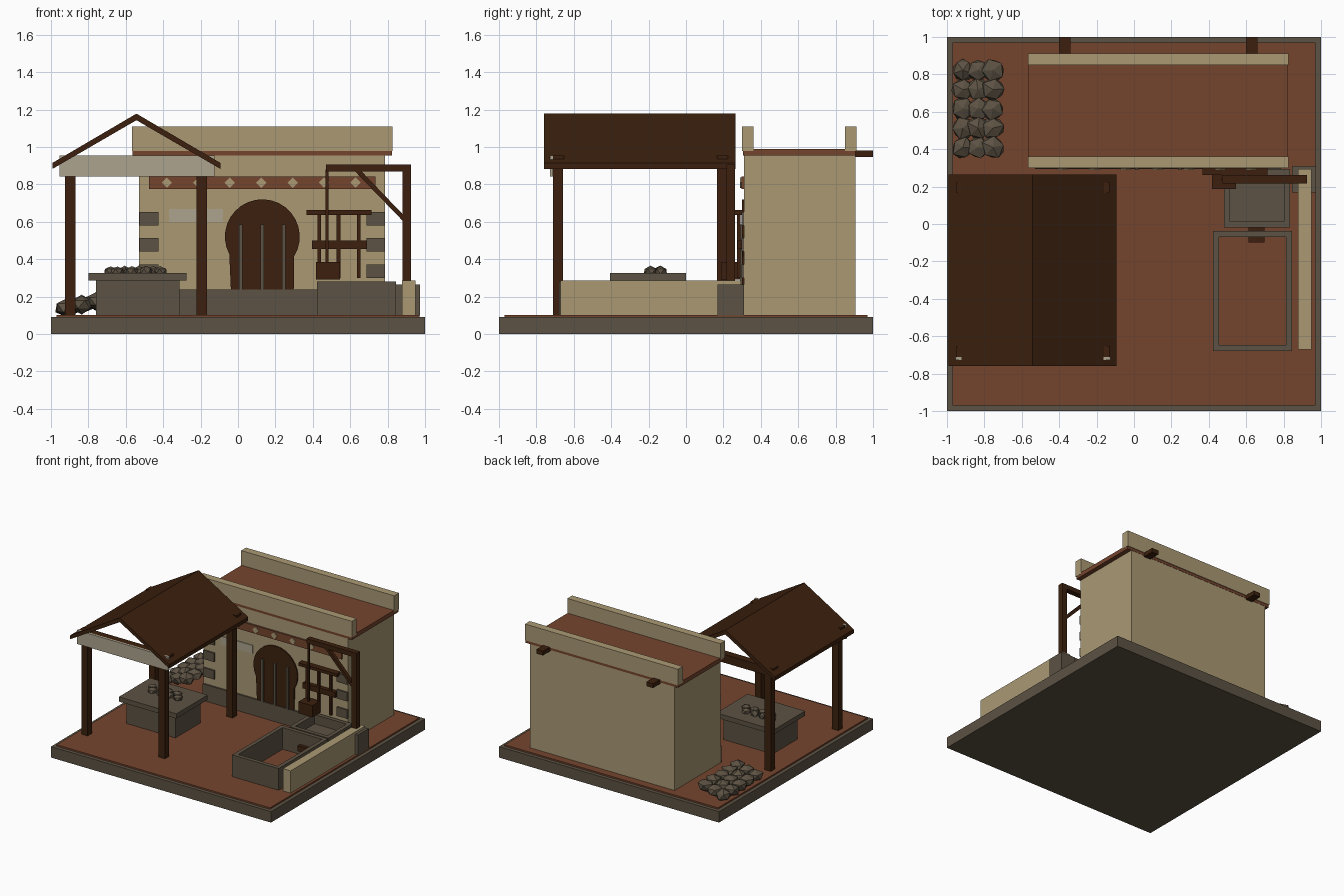
import bpy, bmesh, math, random
from mathutils import Vector

if "Cube" in bpy.data.objects:
    bpy.data.objects.remove(bpy.data.objects["Cube"])

random.seed(4)


def mat(name, col):
    m = bpy.data.materials.new(name)
    m.diffuse_color = (*col, 1)
    m.use_nodes = True
    m.node_tree.nodes["Principled BSDF"].inputs["Base Color"].default_value = m.diffuse_color
    return m


STONE = mat("stone", (0.107, 0.084, 0.056))
CLAY = mat("terracotta", (0.178, 0.060, 0.027))
CREAM = mat("cream_plaster", (0.405, 0.318, 0.175))
WOOD = mat("dark_wood", (0.045, 0.0145, 0.0044))
PALE = mat("pale_plate", (0.42, 0.37, 0.27))


def finish(name, bm, m):
    bmesh.ops.recalc_face_normals(bm, faces=bm.faces)
    me = bpy.data.meshes.new(name)
    bm.to_mesh(me)
    bm.free()
    me.materials.append(m)
    ob = bpy.data.objects.new(name, me)
    bpy.context.collection.objects.link(ob)
    return ob


def box(name, x0, x1, y0, y1, z0, z1, m):
    bm = bmesh.new()
    bmesh.ops.create_cube(bm, size=1)
    for v in bm.verts:
        v.co = ((x0 + x1) / 2 + v.co.x * (x1 - x0),
                (y0 + y1) / 2 + v.co.y * (y1 - y0),
                (z0 + z1) / 2 + v.co.z * (z1 - z0))
    return finish(name, bm, m)


def prism(name, pts, y0, y1, m):
    """Extrude an (x, z) outline along y."""
    bm = bmesh.new()
    f = bm.faces.new([bm.verts.new((x, y0, z)) for x, z in pts])
    ext = bmesh.ops.extrude_face_region(bm, geom=[f])
    for v in ext["geom"]:
        if isinstance(v, bmesh.types.BMVert):
            v.co.y = y1
    return finish(name, bm, m)


def basin(name, x0, x1, y0, y1, z0, z1, t, floor=None):
    """Open rectangular trough made by cutting the middle out of a ring."""
    bm = bmesh.new()
    outer = [(x0, y0), (x1, y0), (x1, y1), (x0, y1)]
    inner = [(x0 + t, y0 + t), (x1 - t, y0 + t), (x1 - t, y1 - t), (x0 + t, y1 - t)]
    rings = [[bm.verts.new((*p, z)) for p in loop]
             for loop, z in ((outer, z0), (outer, z1), (inner, z1), (inner, z0))]
    for a, b in zip(rings, rings[1:] + rings[:1]):
        for i in range(4):
            j = (i + 1) % 4
            bm.faces.new((a[i], a[j], b[j], b[i]))
    finish(name, bm, STONE)
    if floor:
        box(name + "_floor", x0 + t, x1 - t, y0 + t, y1 - t, z0, floor, STONE)


def rock(name, c, r, squash=0.8):
    bm = bmesh.new()
    bmesh.ops.create_icosphere(bm, subdivisions=1, radius=r)
    turn = random.random() * 6
    for v in bm.verts:
        k = random.uniform(0.88, 1.08)
        x, y, z = v.co * k
        v.co = Vector(c) + Vector((x * math.cos(turn) - y * math.sin(turn),
                                   x * math.sin(turn) + y * math.cos(turn), z * squash))
    finish(name, bm, STONE)


# Base and floor
box("base", -1, 1, -1, 1, 0, 0.09, STONE)
box("floor", -0.97, 0.97, -0.97, 0.97, 0.09, 0.102, CLAY)

# House body, roof and parapets
box("house_wall", -0.53, 0.785, 0.31, 0.905, 0.10, 0.957, CREAM)
box("house_roof", -0.563, 0.823, 0.305, 0.907, 0.955, 0.99, CLAY)
box("parapet_front", -0.566, 0.825, 0.30, 0.362, 0.977, 1.11, CREAM)
box("parapet_back", -0.566, 0.825, 0.85, 0.912, 0.977, 1.11, CREAM)
for i, x in enumerate((-0.37, 0.63)):
    box(f"roof_beam_{i}", x - 0.03, x + 0.03, 0.85, 1.0, 0.945, 0.98, WOOD)

# Facade: plinth, corner stones, band with diamonds, plate
box("plinth", -0.53, 0.785, 0.295, 0.32, 0.10, 0.237, STONE)
for i, z in enumerate((0.335, 0.478, 0.615)):
    box(f"corner_stone_left_{i}", -0.527, -0.425, 0.297, 0.32, z - 0.036, z + 0.036, STONE)
    box(f"corner_stone_right_{i}", 0.688, 0.785, 0.297, 0.32, z - 0.036, z + 0.036, STONE)
box("facade_band", -0.477, 0.735, 0.296, 0.32, 0.775, 0.842, CLAY)
for i in range(7):
    x, z, r = -0.38 + 0.168 * i, 0.809, 0.028
    prism(f"band_diamond_{i}", [(x - r, z), (x, z - r), (x + r, z), (x, z + r)], 0.289, 0.297, CREAM)
box("wall_plate", -0.37, -0.08, 0.303, 0.312, 0.60, 0.668, PALE)

# Horseshoe door with bars
cx, cz, R = 0.13, 0.52, 0.2
arc = [(cx + R * math.cos(math.radians(a)), cz + R * math.sin(math.radians(a)))
       for a in range(-32, 213, 12)]
prism("door", [(cx - 0.168, 0.235), (cx + 0.168, 0.235)] + arc, 0.30, 0.32, WOOD)
for i in range(3):
    x = cx + (i - 1) * 0.115
    box(f"door_bar_{i}", x - 0.01, x + 0.01, 0.288, 0.305, 0.235, 0.585, STONE)

# Tool rack
box("rack_rail", 0.365, 0.715, 0.262, 0.312, 0.637, 0.662, WOOD)
box("rack_shelf", 0.395, 0.69, 0.275, 0.312, 0.455, 0.50, WOOD)
for i, x in enumerate((0.435, 0.537, 0.645)):
    box(f"tool_{i}", x - 0.01, x + 0.01, 0.272, 0.292, 0.30, 0.64, WOOD)

# Hoist with bucket
box("hoist_post", 0.88, 0.925, 0.217, 0.262, 0.10, 0.88, WOOD)
box("hoist_arm", 0.47, 0.925, 0.217, 0.262, 0.868, 0.905, WOOD)
prism("hoist_brace", [(0.62, 0.875), (0.655, 0.875), (0.90, 0.62), (0.90, 0.585)], 0.225, 0.255, WOOD)
box("rope", 0.469, 0.483, 0.232, 0.246, 0.37, 0.88, WOOD)
box("bucket", 0.418, 0.545, 0.187, 0.29, 0.29, 0.385, WOOD)

# Basins, spout and side wall
basin("upper_basin", 0.48, 0.835, -0.02, 0.295, 0.10, 0.275, 0.033, 0.2)
basin("lower_basin", 0.422, 0.845, -0.68, -0.037, 0.10, 0.28, 0.033)
box("spout", 0.613, 0.697, -0.10, 0.0, 0.14, 0.185, WOOD)
box("side_wall", 0.878, 0.948, -0.67, 0.295, 0.10, 0.285, CREAM)
box("side_pillar", 0.845, 0.972, 0.168, 0.31, 0.10, 0.265, STONE)

# Work table with lumps
box("table_body", -0.76, -0.313, -0.365, -0.04, 0.10, 0.287, STONE)
box("table_top", -0.798, -0.275, -0.407, 0.0, 0.287, 0.326, STONE)
for i in range(8):
    rock(f"table_lump_{i}", (-0.682 + 0.038 * i, -0.19 if i % 2 else -0.137, 0.335), 0.038, 0.75)

# Rock pile
for r in range(5):
    for c in range(3):
        rock(f"pile_rock_{r}_{c}", (-0.915 + 0.08 * c, 0.41 + 0.103 * r, 0.14 + 0.017 * c),
             0.066, 0.75)

# Canopy: posts, cross beams, front plate
for y0, tag in ((-0.712, "front"), (0.165, "back")):
    for x0, side in ((-0.925, "left"), (-0.222, "right")):
        box(f"canopy_post_{tag}_{side}", x0, x0 + 0.057, y0, y0 + 0.055, 0.10, 0.90, WOOD)
    box(f"canopy_beam_{tag}", -0.95, -0.13, y0, y0 + 0.06, 0.885, 0.953, WOOD)
box("canopy_front_plate", -0.955, -0.125, -0.728, -0.71, 0.842, 0.955, PALE)

# Canopy roof slopes
for s, side in ((-1, "left"), (1, "right")):
    m = -0.543
    prism(f"canopy_roof_{side}",
          [(m, 1.178), (m + s * 0.45, 0.914), (m + s * 0.45, 0.882), (m, 1.143)],
          -0.76, 0.265, WOOD)
